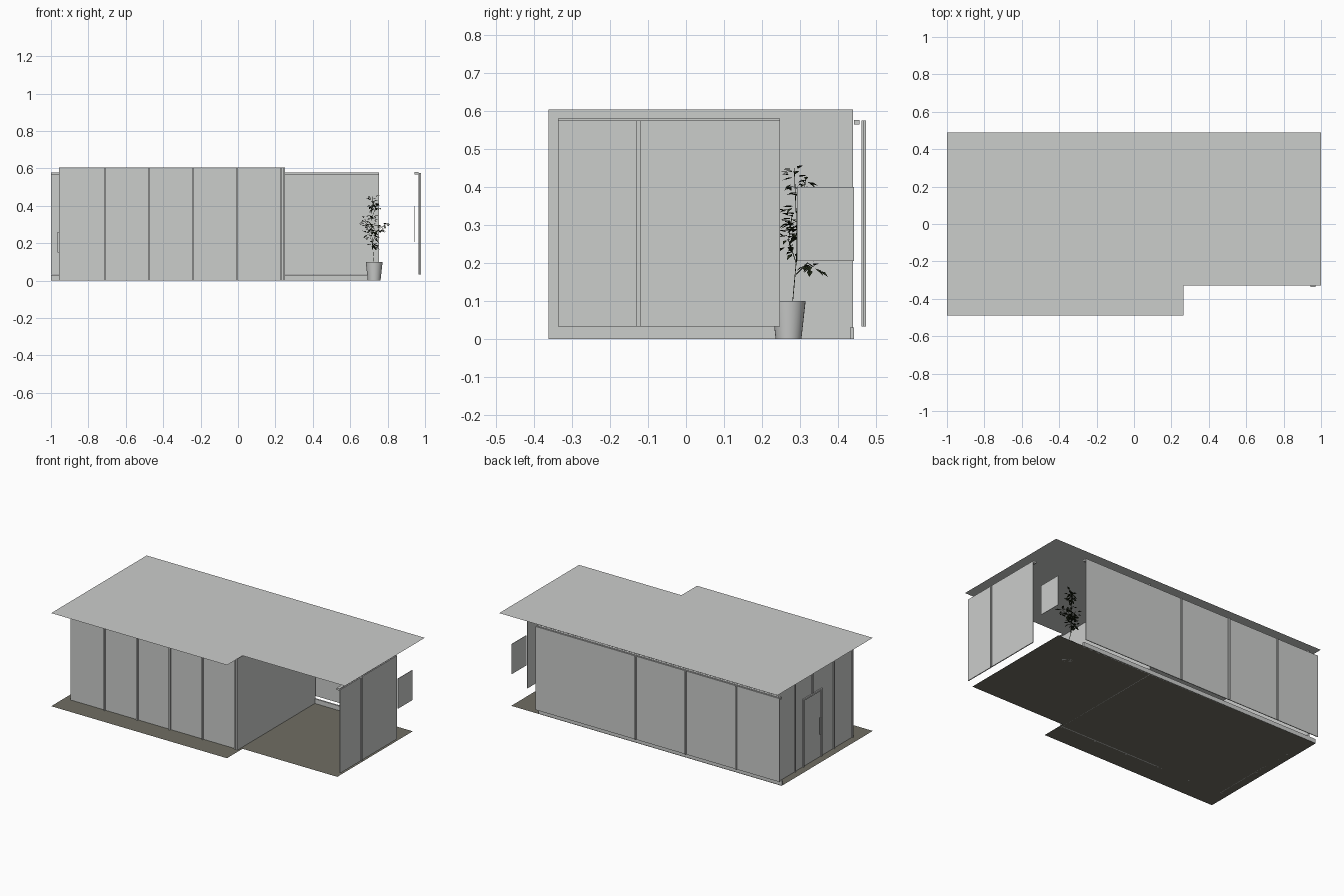
import bpy, bmesh, math, random
from mathutils import Vector, Matrix

random.seed(4)
cube = bpy.data.objects.get("Cube")
if cube:
    bpy.data.objects.remove(cube, do_unlink=True)


def material(name, rgb):
    m = bpy.data.materials.new(name)
    m.use_nodes = True
    m.diffuse_color = (*rgb, 1)
    m.node_tree.nodes["Principled BSDF"].inputs["Base Color"].default_value = (*rgb, 1)
    return m


PLASTER = material("pale grey", (0.6, 0.61, 0.6))
EARTH = material("earth grey", (0.16, 0.155, 0.125))
GREEN = material("dark leaf green", (0.018, 0.027, 0.01))


def add_object(name, bm, mat):
    mesh = bpy.data.meshes.new(name)
    bm.to_mesh(mesh)
    bm.free()
    mesh.materials.append(mat)
    obj = bpy.data.objects.new(name, mesh)
    bpy.context.collection.objects.link(obj)
    return obj


def add_boxes(name, spans, mat=PLASTER):
    """One object made of boxes, each given as x, y and z ranges."""
    bm = bmesh.new()
    for span in spans:
        size = [b - a for a, b in span]
        mid = [(a + b) / 2 for a, b in span]
        bmesh.ops.create_cube(bm, size=1, matrix=Matrix.Translation(mid) @ Matrix.Diagonal((*size, 1)))
    return add_object(name, bm, mat)


def add_slab(name, right, back, z, mat):
    """Thin L-shaped sheet with the corner notch."""
    bm = bmesh.new()
    outline = [(-1, -0.49), (0.264, -0.49), (0.264, -0.33), (right, -0.33), (right, back), (-1, back)]
    bm.faces.new([bm.verts.new((x, y, z)) for x, y in outline])
    return add_object(name, bm, mat)


# Roof and floor
add_slab("roof", 1, 0.49, 0.605, PLASTER)
add_slab("floor", 0.945, 0.445, 0, EARTH)

# House walls
FULL = (0, 0.604)
add_boxes("front_wall", [((-0.95, 0.25), (-0.353, -0.347), FULL)])
add_boxes("terrace_wall", [((0.244, 0.25), (-0.353, 0.44), FULL)])
add_boxes("side_wall", [((-0.95, -0.944), (-0.353, 0.44), FULL)])

# Mullions standing proud of the walls
W = 0.005
add_boxes("front_mullions", [((x - W, x + W), (-0.362, -0.353), FULL)
                             for x in [-0.71 + 0.235 * i for i in range(5)] + [0.245]])
add_boxes("side_mullions", [((-0.957, -0.95), (y - W, y + W), FULL) for y in (-0.35, -0.16, 0.24, 0.435)])

# Side door with frame and handle
add_boxes("door_frame", [((-0.958, -0.95), (-0.035, -0.025), (0, 0.44)),
                         ((-0.958, -0.95), (0.15, 0.16), (0, 0.44)),
                         ((-0.958, -0.95), (-0.035, 0.16), (0.43, 0.44)),
                         ((-0.957, -0.95), (0.059, 0.067), (0.44, 0.604))])
add_boxes("door_handle", [((-0.966, -0.958), (-0.01, -0.004), (0.15, 0.26))])

# Outer sliding screens at the back and the terrace side
SCREEN = (0.033, 0.575)
add_boxes("back_screen", [((-1, 0.755), (0.462, 0.467), SCREEN)])
add_boxes("back_screen_mullions", [((x - W, x + W), (0.467, 0.474), SCREEN) for x in (-0.69, -0.325, 0.035)])
add_boxes("back_sill", [((-1, 0.75), (0.432, 0.442), (0, 0.03))])
add_boxes("back_track", [((-1, 0.755), (0.442, 0.457), (0.564, 0.577))])
add_boxes("terrace_screen", [((0.965, 0.971), (-0.337, 0.247), SCREEN)])
add_boxes("terrace_screen_mullion", [((0.971, 0.979), (-0.125 - W, -0.125 + W), SCREEN)])
add_boxes("terrace_track", [((0.945, 0.965), (-0.337, 0.247), (0.568, 0.58))])

# Hanging board at the open corner
add_boxes("hanging_board", [((0.943, 0.946), (0.292, 0.443), (0.205, 0.4))])

# Plant pot, turned from a short profile
PLANT = Vector((0.728, 0.27, 0))
profile = [(0, 0), (0.034, 0), (0.045, 0.1), (0.04, 0.1), (0.038, 0.088), (0, 0.088)]
bm = bmesh.new()
points = [bm.verts.new((r, 0, z)) for r, z in profile]
edges = [bm.edges.new(pair) for pair in zip(points, points[1:])]
bmesh.ops.spin(bm, geom=points + edges, axis=(0, 0, 1), cent=(0, 0, 0), angle=math.tau, steps=28)
bmesh.ops.remove_doubles(bm, verts=bm.verts, dist=0.0005)
bmesh.ops.recalc_face_normals(bm, faces=bm.faces)
pot = add_object("plant_pot", bm, PLASTER)
pot.location = PLANT
bpy.ops.object.select_all(action="DESELECT")
pot.select_set(True)
bpy.context.view_layer.objects.active = pot
bpy.ops.object.shade_smooth_by_angle()

# Stem and branches
branches = [
    [(0, 0.01, 0.088), (-0.01, 0.02, 0.2), (-0.015, 0.02, 0.33), (-0.01, 0.015, 0.45)],
    [(-0.01, 0.02, 0.2), (0.02, 0.03, 0.27), (0.06, 0.02, 0.3)],
    [(-0.01, 0.02, 0.2), (-0.03, 0.0, 0.26), (-0.05, 0.01, 0.33)],
    [(-0.01, 0.02, 0.17), (-0.005, 0.05, 0.2), (-0.01, 0.065, 0.19)],
    [(-0.015, 0.02, 0.33), (0.005, 0.04, 0.38), (0.01, 0.045, 0.42)],
]
curve = bpy.data.curves.new("plant_stems", "CURVE")
curve.dimensions = "3D"
curve.bevel_depth = 0.0013
curve.bevel_resolution = 0
for path in branches:
    spline = curve.splines.new("POLY")
    spline.points.add(len(path) - 1)
    for point, co in zip(spline.points, path):
        point.co = (*co, 1)
curve.materials.append(GREEN)
stems = bpy.data.objects.new("plant_stems", curve)
stems.location = PLANT
bpy.context.collection.objects.link(stems)

# Folded, pointed leaves scattered around the branches
bm = bmesh.new()
for path, count in zip(branches, (55, 20, 24, 12, 18)):
    for i in range(count):
        t = (0.4 + 0.6 * random.random()) * (len(path) - 1)
        k = min(int(t), len(path) - 2)
        base = Vector(path[k]).lerp(Vector(path[k + 1]), t - k)
        turn = random.uniform(0, math.tau)
        out = Vector((math.cos(turn), math.sin(turn), random.uniform(-0.9, 0.4))).normalized()
        side = out.cross(Vector((0, 0, 1))).normalized()
        up = side.cross(out)
        base += out * random.uniform(0.004, 0.022)
        length = random.uniform(0.02, 0.032)
        root = bm.verts.new(base)
        tip = bm.verts.new(base + out * length)
        for s in (-1, 1):
            edge = bm.verts.new(base + out * length * 0.4 + side * s * length * 0.28 + up * length * 0.12)
            bm.faces.new((root, tip, edge) if s > 0 else (root, edge, tip))
leaves = add_object("plant_leaves", bm, GREEN)
leaves.location = PLANT
